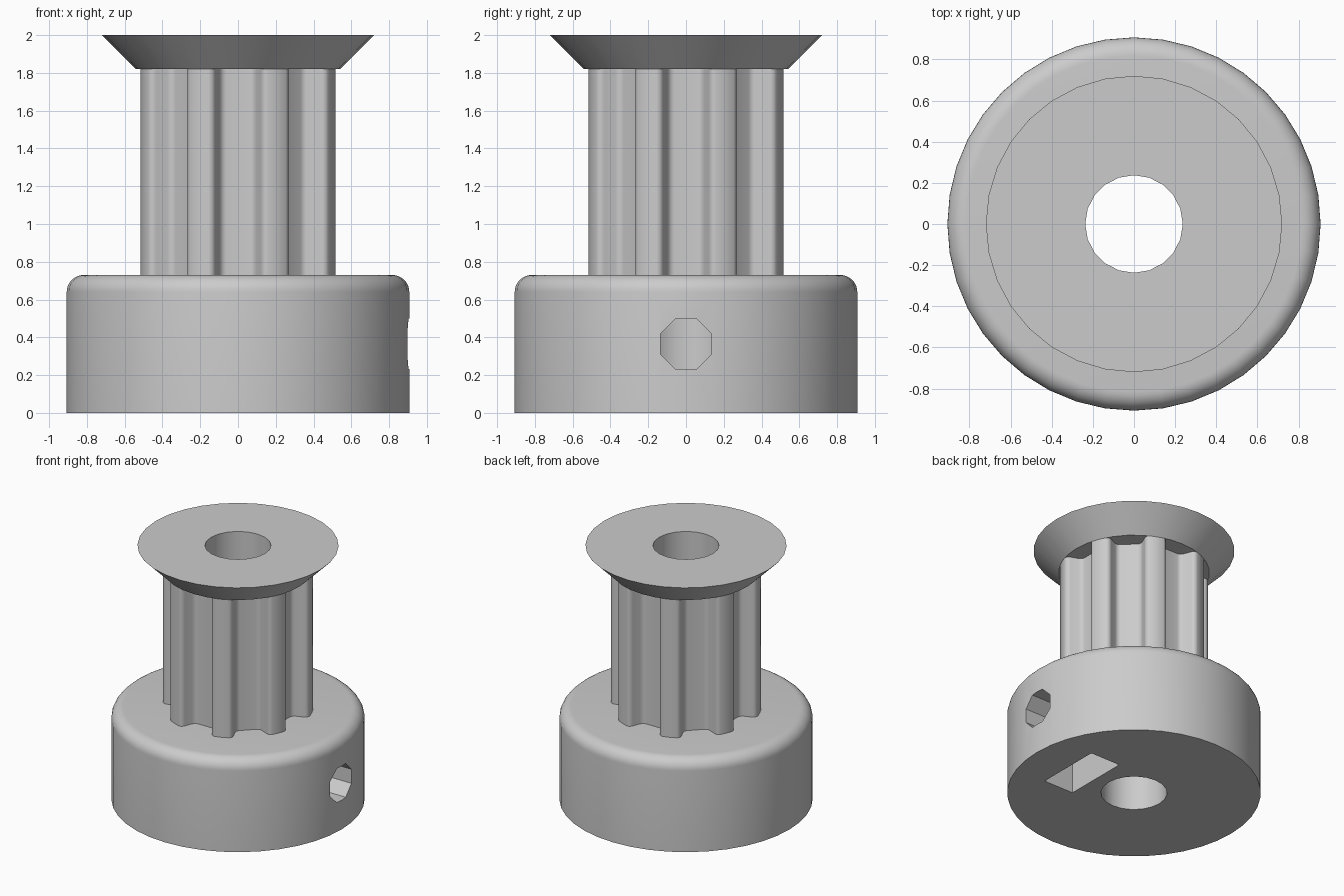
import bpy
import bmesh
from math import cos, sin, pi, radians, sqrt
from mathutils import Matrix

cube = bpy.data.objects.get("Cube")
if cube:
    bpy.data.objects.remove(cube, do_unlink=True)

grey = bpy.data.materials.new("plain grey")
grey.use_nodes = True
colour = (0.6, 0.6, 0.6, 1)
grey.diffuse_color = colour
grey.node_tree.nodes["Principled BSDF"].inputs["Base Color"].default_value = colour


def add_object(name, bm):
    bmesh.ops.recalc_face_normals(bm, faces=bm.faces)
    mesh = bpy.data.meshes.new(name)
    bm.to_mesh(mesh)
    bm.free()
    mesh.materials.append(grey)
    obj = bpy.data.objects.new(name, mesh)
    bpy.context.collection.objects.link(obj)
    return obj


def lathe(name, profile, sides):
    """Solid of stacked rings from (radius, height) pairs."""
    bm = bmesh.new()
    rings = [[bm.verts.new((r * cos(2 * pi * i / sides), r * sin(2 * pi * i / sides), z))
              for i in range(sides)] for r, z in profile]
    for low, high in zip(rings, rings[1:]):
        for i in range(sides):
            j = (i + 1) % sides
            bm.faces.new((low[i], low[j], high[j], high[i]))
    bm.faces.new(rings[0][::-1])
    bm.faces.new(rings[-1])
    return add_object(name, bm)


def prism(name, outline, start, end, matrix=None):
    """Outline in XY, extruded along Z, then optionally turned."""
    bm = bmesh.new()
    face = bm.faces.new([bm.verts.new((x, y, start)) for x, y in outline])
    made = bmesh.ops.extrude_face_region(bm, geom=[face])["geom"]
    top = [v for v in made if isinstance(v, bmesh.types.BMVert)]
    bmesh.ops.translate(bm, verts=top, vec=(0, 0, end - start))
    if matrix:
        bm.transform(matrix)
    return add_object(name, bm)


def finish(obj, cutters):
    """Cut the holes, then smooth the curved surfaces."""
    bpy.ops.object.select_all(action='DESELECT')
    obj.select_set(True)
    bpy.context.view_layer.objects.active = obj
    for cutter in cutters:
        mod = obj.modifiers.new("cut", 'BOOLEAN')
        mod.operation = 'DIFFERENCE'
        mod.solver = 'EXACT'
        mod.object = cutter
        bpy.ops.object.modifier_apply(modifier=mod.name)
    bpy.ops.object.shade_smooth_by_angle(angle=radians(30))


# Main sizes
BASE_R, BASE_H, FILLET = 0.907, 0.73, 0.09
TOOTH_R, FLANGE_Z, FLANGE_R = 0.54, 1.82, 0.72
BORE_R, SCREW_Z = 0.237, 0.365

# Base drum with rounded upper rim
rim = [(BASE_R - FILLET + FILLET * cos(a), BASE_H - FILLET + FILLET * sin(a))
       for a in [i * pi / 16 for i in range(9)]]
base = lathe("base_drum", [(BASE_R, 0)] + rim, 40)

# Toothed column: eight rounded belt grooves
half_groove = [(0.157, 0), (0.148, 0.001), (0.138, 0.004), (0.127, 0.012), (0.120, 0.025),
               (0.097, 0.084), (0.087, 0.098), (0.074, 0.106), (0.060, 0.108)]
groove = [(-w, d) for w, d in half_groove] + [(w, d) for w, d in reversed(half_groove)]
chord = sqrt(TOOTH_R ** 2 - half_groove[0][0] ** 2)
outline = []
for k in range(8):
    a = k * pi / 4
    for w, d in groove:
        r = chord - d
        outline.append((r * cos(a) - w * sin(a), r * sin(a) + w * cos(a)))
    mid = a + pi / 8
    outline.append((TOOTH_R * cos(mid), TOOTH_R * sin(mid)))
column = prism("toothed_column", outline, BASE_H, FLANGE_Z)

# Flared top flange
flange = lathe("top_flange", [(TOOTH_R, FLANGE_Z), (FLANGE_R, 2)], 32)

# Cutters: shaft bore, screw hole, nut slot
bore = lathe("bore_cutter", [(BORE_R, -0.5), (BORE_R, 2.5)], 20)
turn = Matrix.Translation((0, 0, SCREW_Z)) @ Matrix.Rotation(pi / 2, 4, 'Y')
octagon = [(0.145 * cos(a), 0.145 * sin(a)) for a in [pi / 8 + i * pi / 4 for i in range(8)]]
screw = prism("screw_cutter", octagon, 0.1, 1.2, turn)
# Turned outline: its -x points up
nut_outline = [(0.6, -0.28), (0.6, 0.24), (-0.15, 0.24), (-0.3, -0.02), (-0.15, -0.28)]
nut = prism("nut_cutter", nut_outline, 0.34, 0.6, turn)

finish(base, [bore, screw, nut])
finish(column, [bore])
finish(flange, [bore])

for cutter in (bore, screw, nut):
    bpy.data.objects.remove(cutter, do_unlink=True)
